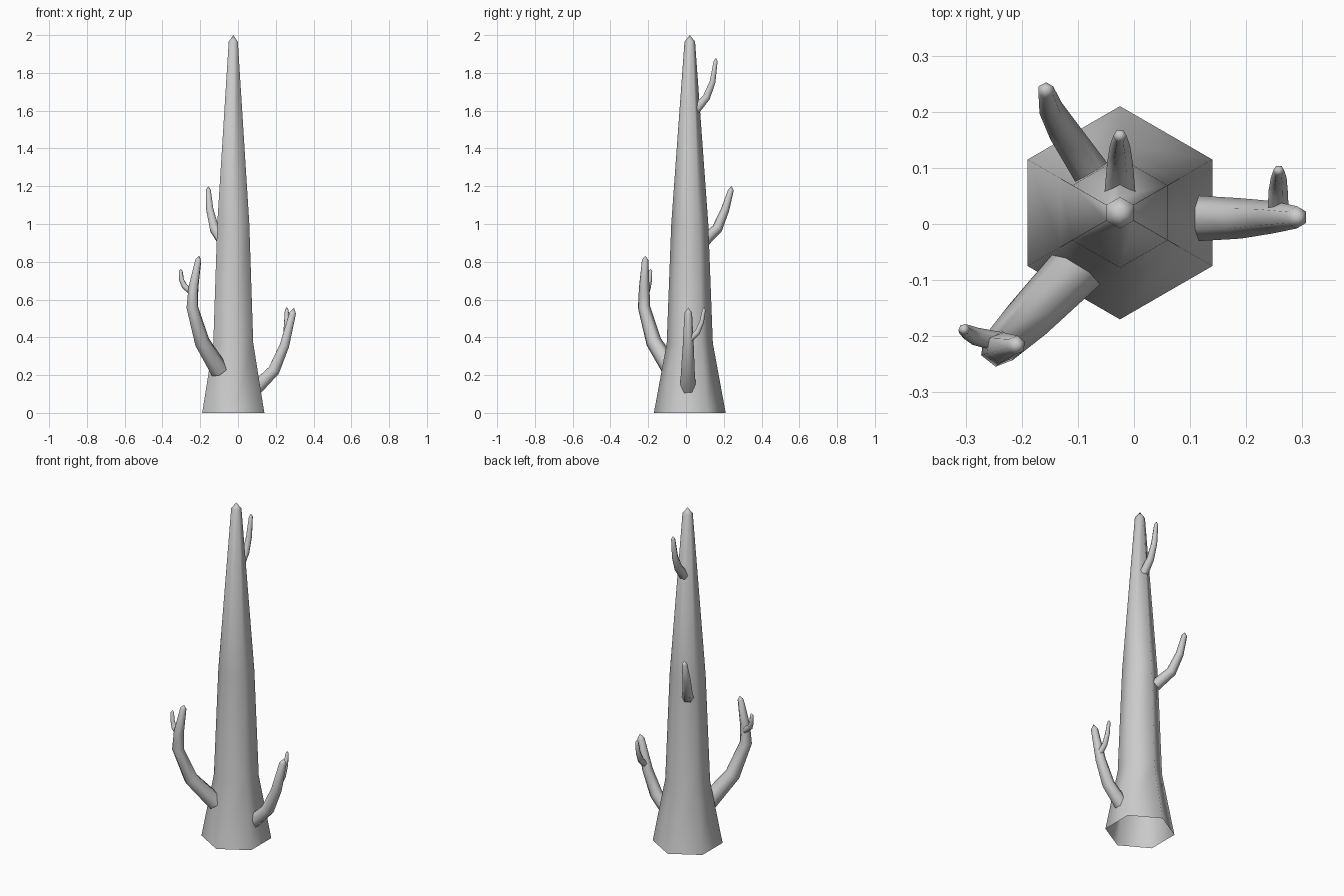
import bpy, bmesh, math
from mathutils import Vector


def limb(name, path, radii, tip, sides=6):
    """Open-based tapered tube through path, closed by a pointed tip."""
    pts = [Vector(p) for p in path]
    tip = Vector(tip)
    line = pts + [tip]
    lean = Vector((pts[-1].x - pts[0].x, pts[-1].y - pts[0].y, 0))
    lean = lean.normalized() if lean.length > 1e-4 else Vector((1, 0, 0))
    side = Vector((0, 0, 1)).cross(lean)
    bm = bmesh.new()
    rings = []
    for i, (p, r) in enumerate(zip(pts, radii)):
        d = (line[i + 1] - p).normalized()
        if i:
            d += (p - line[i - 1]).normalized()
        u = (side - d.normalized() * side.dot(d.normalized())).normalized()
        v = d.normalized().cross(u)
        rings.append([bm.verts.new(p + r * (u * math.cos(a) + v * math.sin(a)))
                      for a in (2 * math.pi * k / sides for k in range(sides))])
    top = bm.verts.new(tip)
    for k in range(sides):
        n = (k + 1) % sides
        for a, b in zip(rings, rings[1:]):
            bm.faces.new((a[k], a[n], b[n], b[k]))
        bm.faces.new((rings[-1][k], rings[-1][n], top))
    for f in bm.faces:
        f.smooth = True
    mesh = bpy.data.meshes.new(name)
    bm.to_mesh(mesh)
    bm.free()
    obj = bpy.data.objects.new(name, mesh)
    bpy.context.collection.objects.link(obj)
    return obj


# Hexagonal trunk, open underneath
cx, cy = -0.025, 0.02
limb("trunk", [(cx, cy, z) for z in (0, 0.37, 1.0, 1.965)],
     (0.19, 0.122, 0.098, 0.028), (cx, cy, 2.0))

# Right branch and its twig
limb("right_branch",
     [(0.09, 0.01, 0.125), (0.19, 0.01, 0.225), (0.246, 0.012, 0.357), (0.29, 0.012, 0.53)],
     (0.042, 0.036, 0.029, 0.02), (0.296, 0.012, 0.557))
limb("right_twig",
     [(0.257, 0.02, 0.39), (0.257, 0.06, 0.425), (0.258, 0.083, 0.48), (0.258, 0.095, 0.545)],
     (0.019, 0.017, 0.014, 0.01), (0.258, 0.097, 0.56))

# Large front-left branch and its twig
limb("front_left_branch",
     [(-0.098, -0.075, 0.225), (-0.19, -0.17, 0.375), (-0.242, -0.222, 0.56),
      (-0.236, -0.221, 0.665), (-0.21, -0.216, 0.81)],
     (0.05, 0.042, 0.033, 0.028, 0.017), (-0.206, -0.215, 0.832))
limb("front_left_twig",
     [(-0.24, -0.21, 0.635), (-0.283, -0.2, 0.67), (-0.299, -0.192, 0.705), (-0.303, -0.188, 0.75)],
     (0.018, 0.016, 0.013, 0.01), (-0.303, -0.187, 0.763))

# Back-left branch
limb("back_left_branch",
     [(-0.075, 0.09, 0.905), (-0.125, 0.165, 0.975), (-0.149, 0.207, 1.075), (-0.157, 0.238, 1.18)],
     (0.033, 0.028, 0.022, 0.015), (-0.157, 0.242, 1.2))

# Upper back branch
limb("upper_back_branch",
     [(cx, 0.052, 1.605), (cx, 0.108, 1.67), (cx, 0.14, 1.75), (cx, 0.157, 1.862)],
     (0.028, 0.023, 0.018, 0.012), (cx, 0.159, 1.88))
